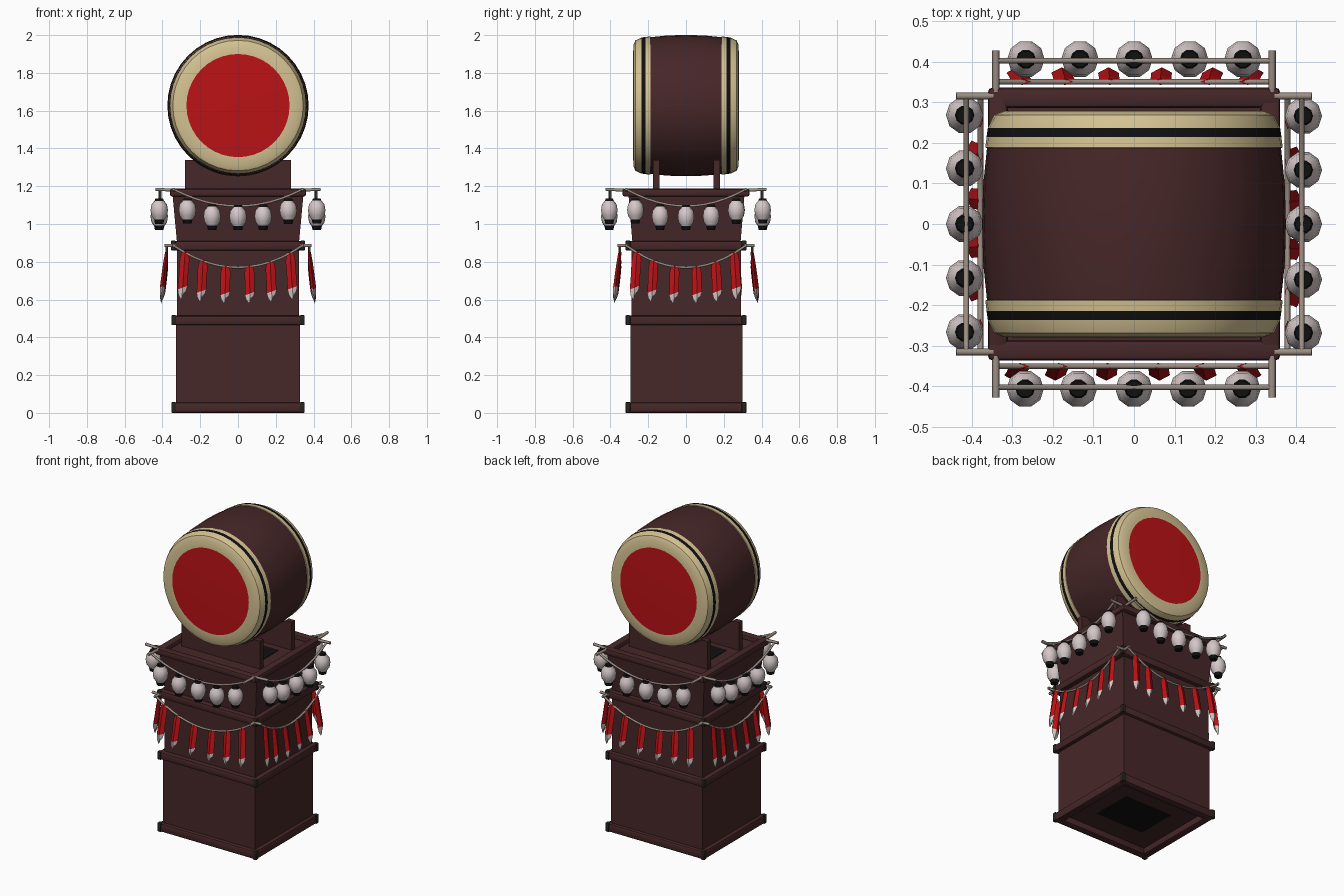
import bpy, bmesh, math
from mathutils import Matrix, Vector

if "Cube" in bpy.data.objects:
    bpy.data.objects.remove(bpy.data.objects["Cube"])

def mat(name, *c):
    m = bpy.data.materials.new(name)
    m.diffuse_color = (*c, 1)
    m.use_nodes = True
    m.node_tree.nodes["Principled BSDF"].inputs["Base Color"].default_value = m.diffuse_color
    return m

BROWN = mat("dark_maroon_wood", 0.062, 0.02, 0.021)
RED = mat("red", 0.5, 0.006, 0.008)
CREAM = mat("cream_hide", 0.66, 0.54, 0.29)
BLACK = mat("black", 0.005, 0.005, 0.005)
WHITE = mat("paper_white", 0.66, 0.57, 0.57)
ROPE = mat("rope_grey", 0.33, 0.27, 0.23)
METAL = mat("dark_olive_caps", 0.02, 0.018, 0.011)

def finish(name, bm, mats, smooth=False):
    bmesh.ops.recalc_face_normals(bm, faces=bm.faces)
    me = bpy.data.meshes.new(name)
    bm.to_mesh(me)
    bm.free()
    for m in mats:
        me.materials.append(m)
    ob = bpy.data.objects.new(name, me)
    bpy.context.collection.objects.link(ob)
    if smooth:
        bpy.ops.object.select_all(action='DESELECT')
        ob.select_set(True)
        bpy.context.view_layer.objects.active = ob
        bpy.ops.object.shade_smooth_by_angle(angle=math.radians(40))
    return ob

def box(name, lo, hi, m, bevel=0.0, taper=1.0):
    """Box between two corners; taper scales the bottom."""
    bm = bmesh.new()
    bmesh.ops.create_cube(bm, size=1)
    lo, hi = Vector(lo), Vector(hi)
    for v in bm.verts:
        k = taper if v.co.z < 0 else 1
        v.co = Vector(((lo[i] + hi[i]) / 2 + v.co[i] * (hi[i] - lo[i]) * (k if i < 2 else 1) for i in range(3)))
    if bevel:
        bmesh.ops.bevel(bm, geom=list(bm.edges), offset=bevel, segments=2, profile=0.5, affect='EDGES')
    return finish(name, bm, [m], bevel > 0)

def lathe(name, prof, mats, seg, matrix):
    """Revolve (radius, height, material of the segment that follows)."""
    bm = bmesh.new()
    rings = []
    for r, z, _ in prof:
        n = 1 if r == 0 else seg
        rings.append([bm.verts.new(matrix @ Vector((r * math.cos(2 * math.pi * i / seg),
                      r * math.sin(2 * math.pi * i / seg), z))) for i in range(n)])
    for a, b, p in zip(rings, rings[1:], prof):
        for i in range(seg):
            j = (i + 1) % seg
            vs = [a[i % len(a)], a[j % len(a)], b[j % len(b)], b[i % len(b)]]
            bm.faces.new(list(dict.fromkeys(vs))).material_index = p[2]
    return finish(name, bm, mats, True)

def tube(name, pts, r):
    cu = bpy.data.curves.new(name, 'CURVE')
    cu.dimensions = '3D'
    cu.bevel_depth, cu.bevel_resolution, cu.use_fill_caps = r, 1, True
    sp = cu.splines.new('POLY')
    sp.points.add(len(pts) - 1)
    for q, p in zip(sp.points, pts):
        q.co = (*p, 1)
    cu.materials.append(ROPE)
    ob = bpy.data.objects.new(name, cu)
    bpy.context.collection.objects.link(ob)

def frame(name, hx, hy, z0, z1, w, caps=True):
    """Four beams around the tower, with dark corner caps."""
    for s in (-1, 1):
        y, x = s * (hy - w / 2), s * (hx - w / 2)
        box(name + "_beam_x", (-hx, y - w / 2, z0), (hx, y + w / 2, z1), BROWN, 0.012)
        box(name + "_beam_y", (x - w / 2, -hy, z0), (x + w / 2, hy, z1), BROWN, 0.012)
        if caps:
            for t in (-1, 1):
                cx, cy = s * (hx - 0.01), t * (hy - 0.01)
                box(name + "_corner_cap", (cx - 0.013, cy - 0.013, z0), (cx + 0.013, cy + 0.013, z1 + 0.002), METAL, 0.005)

# Drum: red skin, cream edge, black stud line, bulging wooden body
half = [(0, -0.28, 0), (0.273, -0.28, 1), (0.322, -0.278, 1), (0.345, -0.268, 1), (0.36, -0.236, 2),
        (0.363, -0.214, 1), (0.366, -0.188, 1), (0.362, -0.187, 3), (0.371, -0.1, 3)]
back = [(r, -z, half[i - 1][2] if i else 0) for i, (r, z, _) in enumerate(half)][::-1]
lathe("drum", half + [(0.374, 0, 3)] + back, [RED, CREAM, BLACK, BROWN], 40,
      Matrix.Translation((0, 0, 1.627)) @ Matrix.Rotation(math.pi / 2, 4, 'X'))

# Cradle plates under the drum
for y in (-0.175, 0.145):
    bm = bmesh.new()
    pts = [(-0.28, 1.14), (0.28, 1.14), (0.28, 1.34)]
    a = math.acos(0.287 / 0.372)
    pts += [(0.372 * math.sin(a - 2 * a * i / 16), 1.627 - 0.372 * math.cos(a - 2 * a * i / 16)) for i in range(17)]
    pts += [(-0.28, 1.34)]
    f = bm.faces.new([bm.verts.new((x, y, z)) for x, z in pts])
    ext = bmesh.ops.extrude_face_region(bm, geom=[f])
    bmesh.ops.translate(bm, vec=(0, 0.035, 0), verts=[v for v in ext['geom'] if isinstance(v, bmesh.types.BMVert)])
    finish("drum_cradle", bm, [BROWN])

# Tower boxes and rims
box("lower_box", (-0.327, -0.295, 0.04), (0.327, 0.298, 0.48), BROWN)
box("middle_box", (-0.322, -0.288, 0.48), (0.322, 0.292, 0.88), BROWN)
box("upper_box", (-0.347, -0.305, 0.88), (0.347, 0.31, 1.16), BROWN, taper=0.925)
frame("base_rim", 0.35, 0.317, 0.0, 0.055, 0.05)
frame("lower_rim", 0.35, 0.317, 0.465, 0.515, 0.05)
frame("middle_rim", 0.352, 0.317, 0.86, 0.91, 0.05)
frame("top_rim", 0.36, 0.336, 1.145, 1.187, 0.05, False)
box("top_opening", (-0.22, -0.1, 1.158), (0.22, 0.1, 1.163), BLACK)
box("base_opening", (-0.17, -0.13, 0.036), (0.17, 0.13, 0.042), BLACK)

def at(k, t, out, z):
    """Point on side k: t along the side, out from the centre."""
    return Matrix.Rotation(k * math.pi / 2, 3, 'Z') @ Vector((t, -out, z))

LANTERN = [(0, -0.07, 0), (0.022, -0.07, 0), (0.027, -0.048, 1), (0.041, -0.028, 1), (0.046, 0.002, 1),
           (0.041, 0.032, 1), (0.024, 0.052, 0), (0.02, 0.064, 0), (0, 0.064, 0)]
FLAG = [(0, 0.02, 0.008), (0.2, 0.026, 0.011), (0.5, 0.025, 0.013), (0.78, 0.026, 0.014), (0.9, 0.02, 0.01), (1, 0.005, 0.003)]

def flag(k, t, out, top, bottom):
    bm = bmesh.new()
    rings = []
    for f, w, d in FLAG:
        c, o, z = t * (1 + 0.06 * f), out + 0.028 * f, top + (bottom - top) * f
        rings.append([bm.verts.new(at(k, c + a * w, o + b * d, z + a * 0.012 * f))
                      for a, b in ((-1, 0), (0, -1), (1, 0), (0, 1))])
    bm.faces.new(rings[0])
    bm.faces.new(rings[-1]).material_index = 1
    for n, (a, b) in enumerate(zip(rings, rings[1:])):
        for i in range(4):
            j = (i + 1) % 4
            bm.faces.new((a[i], a[j], b[j], b[i])).material_index = int(n >= 3)
    finish("red_streamer", bm, [RED, WHITE])

# Rods, ropes, lanterns and streamers on all four sides
for k in range(4):
    side = k % 2
    end = 0.315 if side else 0.34
    out1 = 0.413 if side else 0.402
    out2 = 0.378 if side else 0.35
    for s in (-1, 1):
        tube("lantern_rod", [at(k, s * end, out1 - 0.09, 1.178), at(k, s * end, out1 + 0.025, 1.184)], 0.009)
        tube("streamer_rod", [at(k, s * end, out2 - 0.05, 0.885), at(k, s * end, out2 + 0.012, 0.887)], 0.009)
    for nm, o, hi, lo in (("lantern_rope", out1, 1.183, 1.095), ("streamer_rope", out2, 0.885, 0.77)):
        tube(nm, [at(k, end * u / 6, o, lo + (hi - lo) * (u / 6) ** 2) for u in range(-6, 7)], 0.007)
    for t in (-0.268, -0.137, 0, 0.133, 0.266):
        z = 1.037 + 0.036 * (t / 0.27) ** 4
        lathe("lantern", LANTERN, [BLACK, WHITE], 10, Matrix.Translation(at(k, t, out1 + 0.004, z)))
    for t in (-0.28, -0.185, -0.065, 0.06, 0.17, 0.275):
        t *= end / 0.34
        flag(k, t, out2, 0.773 + 0.115 * (t / end) ** 2, 0.59 + 0.03 * (t / end) ** 2)
